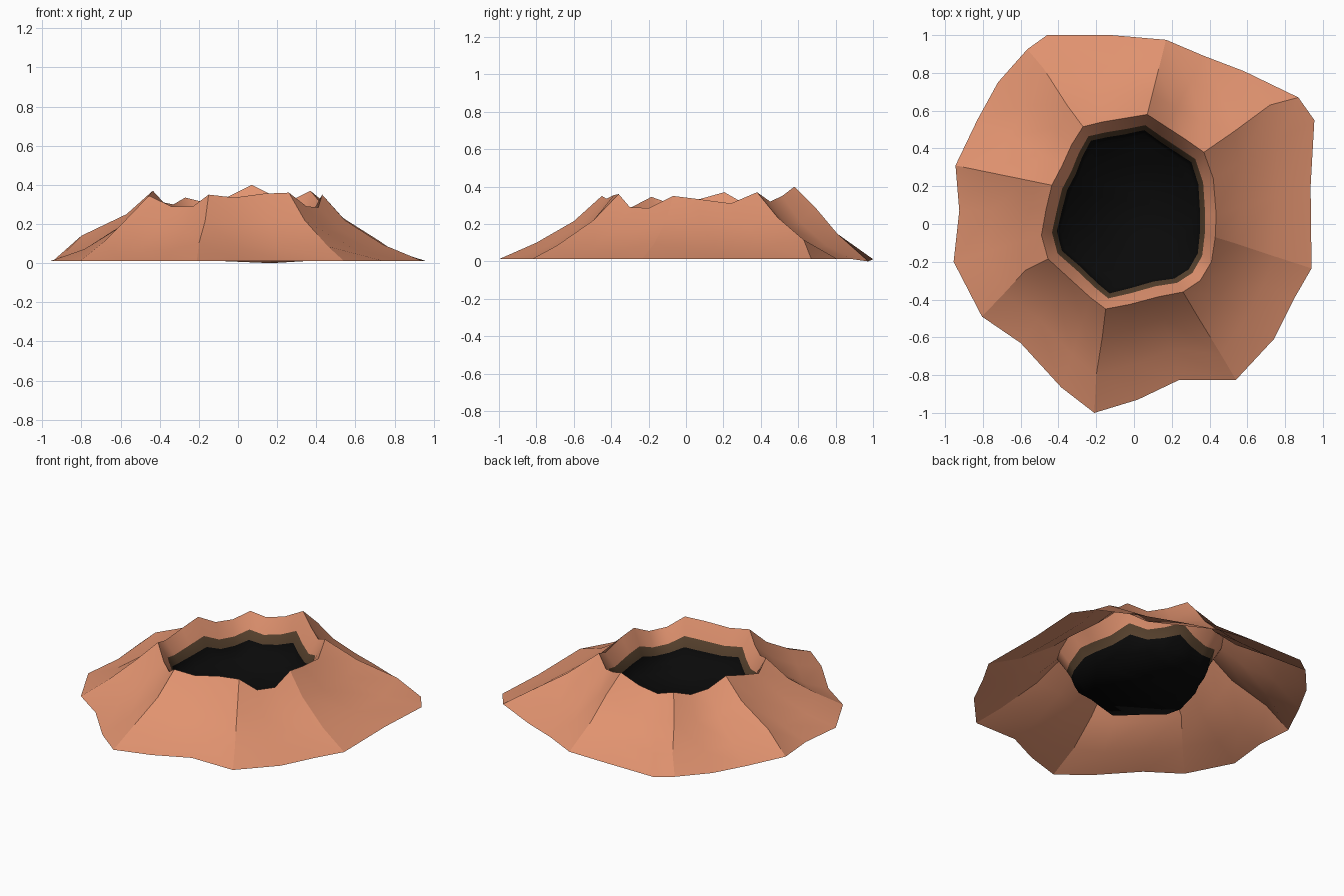
import bpy, bmesh
from mathutils import Vector

if "Cube" in bpy.data.objects:
    bpy.data.objects.remove(bpy.data.objects["Cube"])

def material(name, rgb):
    m = bpy.data.materials.new(name)
    m.diffuse_color = (*rgb, 1)
    m.use_nodes = True
    m.node_tree.nodes["Principled BSDF"].inputs["Base Color"].default_value = m.diffuse_color
    return m

CLAY = material("clay", (0.75, 0.29, 0.16))
BROWN = material("dark_brown", (0.10, 0.056, 0.028))
BLACK = material("black", (0.003, 0.003, 0.003))

# Both outlines run clockwise from the back; every third point is a ridge
BASE = [(.17, .975), (.37, .89), (.58, .81), (.87, .67), (.955, .55), (.935, .2),
        (.94, -.235), (.845, -.4), (.74, -.61), (.54, -.825), (.24, -.825), (.02, -.93),
        (-.21, -1), (-.385, -.865), (-.6, -.63), (-.805, -.49), (-.955, -.2), (-.925, .07),
        (-.945, .31), (-.83, .55), (-.72, .75), (-.565, .925), (-.46, 1), (-.12, 1)]
RIM = [(.07, .58, .40), (.17, .515, .35), (.27, .45, .32),
       (.37, .38, .37), (.42, .24, .31), (.435, .05, .335),
       (.43, -.07, .35), (.41, -.2, .285), (.35, -.3, .29),
       (.26, -.36, .36), (.13, -.385, .355), (-.02, -.425, .335),
       (-.15, -.45, .35), (-.23, -.39, .29), (-.34, -.29, .29),
       (-.455, -.185, .345), (-.49, -.06, .30), (-.465, .08, .335),
       (-.435, .205, .37), (-.38, .31, .31), (-.33, .42, .30),
       (-.27, .515, .335), (-.17, .54, .31), (-.05, .56, .34)]
# Upper and lower bend point of each ridge
RIDGES = [[(.098, .69, .29), (.128, .81, .147)], [(.53, .49, .235), (.72, .63, .115)],
          [(.545, -.105, .22), (.74, -.17, .095)], [(.34, -.495, .22), (.46, -.69, .085)],
          [(-.168, -.60, .215), (-.20, -.80, .10)], [(-.575, -.245, .22), (-.69, -.37, .105)],
          [(-.57, .233, .25), (-.80, .28, .14)], [(-.355, .63, .215), (-.48, .825, .10)]]
# Bends of the valleys between: (way out from rim, share of height lost)
VALLEY = [(.26, .42), (.63, .79)]
base = [Vector((x, y, 0 if i == 0 else .012)) for i, (x, y) in enumerate(BASE)]
rim = [Vector(p) for p in RIM]
centre = Vector((-.02, .07, 0))

def loft(name, rings, row_mats, cap=False, sharp_ridges=False):
    """Skin a stack of closed rings, one material per row."""
    bm = bmesh.new()
    vs = [[bm.verts.new(p) for p in ring] for ring in rings]
    n = len(rings[0])
    mats = list(dict.fromkeys(row_mats))
    for a, b, mat in zip(vs, vs[1:], row_mats):
        for j in range(n):
            k = (j + 1) % n
            f = bm.faces.new((a[j], b[j], b[k], a[k]))
            f.smooth = True
            f.material_index = mats.index(mat)
    if sharp_ridges:
        for a, b in zip(vs, vs[1:]):
            for j in range(0, n, 3):
                bm.edges.get((a[j], b[j])).smooth = False
    if cap:
        f = bm.faces.new(vs[-1][::-1])
        f.smooth = True
        f.material_index = mats.index(row_mats[-1])
        bmesh.ops.triangulate(bm, faces=[f])
    me = bpy.data.meshes.new(name)
    bm.to_mesh(me)
    bm.free()
    for m in mats:
        me.materials.append(m)
    ob = bpy.data.objects.new(name, me)
    bpy.context.collection.objects.link(ob)
    return ob

# Concave outer slope: ridges through their bend points, hollow valleys between
def slope_ring(level):
    ring = []
    t, d = VALLEY[level]
    for i, (r, b) in enumerate(zip(rim, base)):
        if i % 3 == 0:
            ring.append(Vector(RIDGES[i // 3][level]))
        else:
            p = r.lerp(b, t)
            p.z = r.z + (b.z - r.z) * d
            ring.append(p)
    return ring

loft("outer_slope", [base, slope_ring(1), slope_ring(0), rim],
     [CLAY] * 3, sharp_ridges=True)

# Crater wall steps inward and down from the rim, flattening towards the floor
def wall_ring(inset, z, wave):
    ring = []
    for r in rim:
        flat = Vector((r.x, r.y, 0)) - centre
        p = centre + flat * (1 - inset / flat.length)
        p.z = z + (r.z - .33) * wave
        ring.append(p)
    return ring

loft("crater_bowl",
     [rim, wall_ring(.058, .235, .75), wall_ring(.085, .18, .55), wall_ring(.105, .10, 0)],
     [CLAY, BROWN, BLACK], cap=True)
